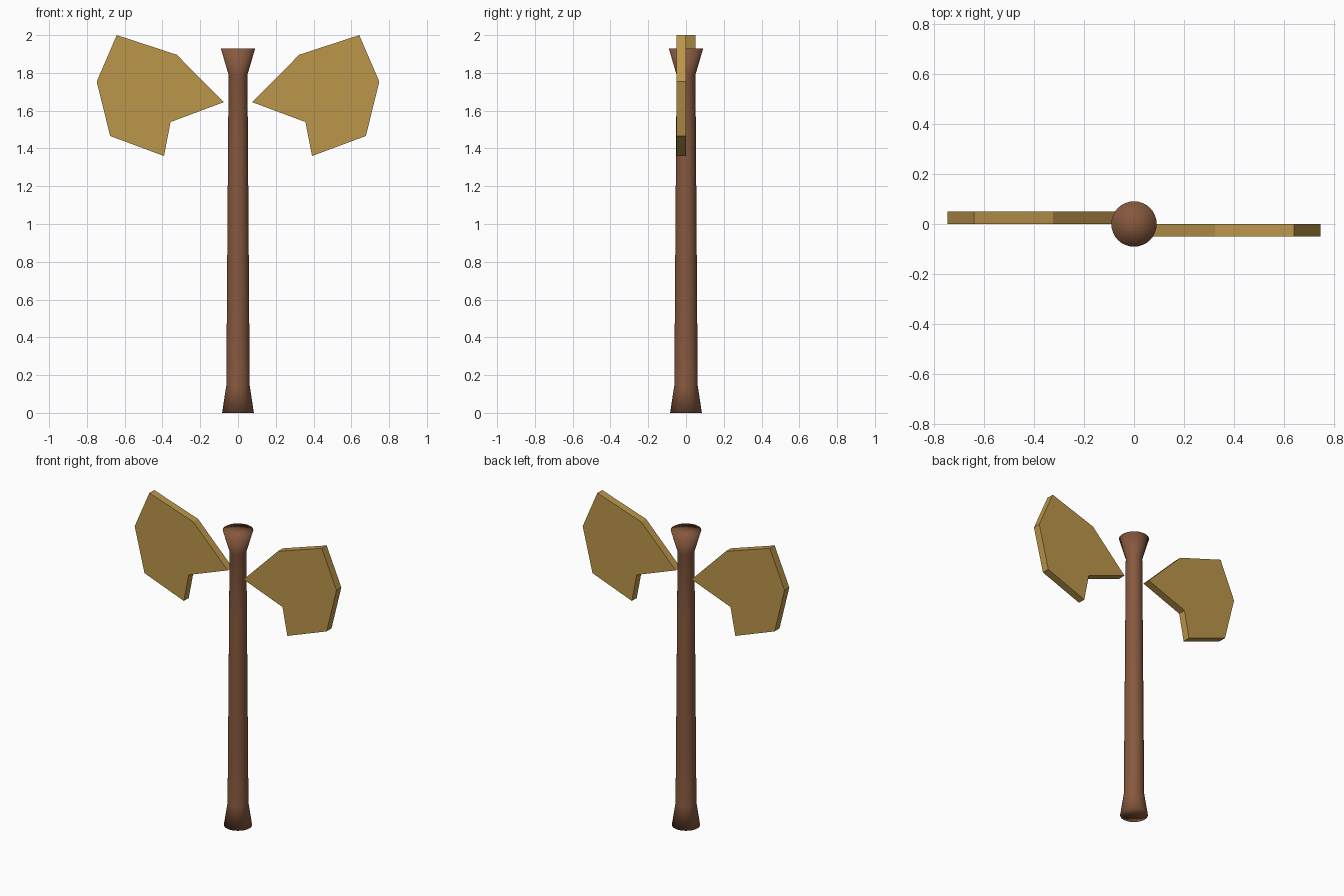
import bpy, bmesh, math
from mathutils import Matrix

if "Cube" in bpy.data.objects:
    bpy.data.objects.remove(bpy.data.objects["Cube"])


def material(name, rgb):
    m = bpy.data.materials.new(name)
    m.diffuse_color = (*rgb, 1.0)
    m.use_nodes = True
    m.node_tree.nodes["Principled BSDF"].inputs["Base Color"].default_value = m.diffuse_color
    return m


def finish(bm, name, mat, smooth=False):
    bmesh.ops.recalc_face_normals(bm, faces=bm.faces)
    for f in bm.faces:
        f.smooth = smooth
    me = bpy.data.meshes.new(name)
    bm.to_mesh(me)
    bm.free()
    me.materials.append(mat)
    ob = bpy.data.objects.new(name, me)
    bpy.context.collection.objects.link(ob)
    return ob


wood = material("brown wood", (0.24, 0.098, 0.048))
brass = material("dull gold", (0.50, 0.305, 0.07))

# Handle: lathed profile (radius, height), flared at both ends and capped
profile = [(0, 0), (0.084, 0), (0.062, 0.145), (0.059, 0.55), (0.056, 0.96),
           (0.053, 1.38), (0.05, 1.79), (0.091, 1.93), (0, 1.93)]
bm = bmesh.new()
verts = [bm.verts.new((r, 0, z)) for r, z in profile]
edges = [bm.edges.new(pair) for pair in zip(verts, verts[1:])]
bmesh.ops.spin(bm, geom=verts + edges, cent=(0, 0, 0), axis=(0, 0, 1),
               angle=math.tau, steps=32, use_duplicate=False)
bmesh.ops.remove_doubles(bm, verts=bm.verts, dist=0.0005)
finish(bm, "handle", wood, smooth=True)

# Blades: one extruded outline, repeated with a half turn about the handle
outline = [(0.075, 1.645), (0.324, 1.896), (0.642, 2.0), (0.748, 1.754),
           (0.677, 1.466), (0.392, 1.36), (0.357, 1.54)]
for name, angle in (("right_blade", 0), ("left_blade", math.pi)):
    bm = bmesh.new()
    face = bm.faces.new([bm.verts.new((x, -0.05, z)) for x, z in outline])
    ext = bmesh.ops.extrude_face_region(bm, geom=[face], use_keep_orig=True)
    moved = [g for g in ext["geom"] if isinstance(g, bmesh.types.BMVert)]
    bmesh.ops.translate(bm, verts=moved, vec=(0, 0.05, 0))
    bmesh.ops.rotate(bm, verts=bm.verts, cent=(0, 0, 0),
                     matrix=Matrix.Rotation(angle, 3, 'Z'))
    finish(bm, name, brass)
